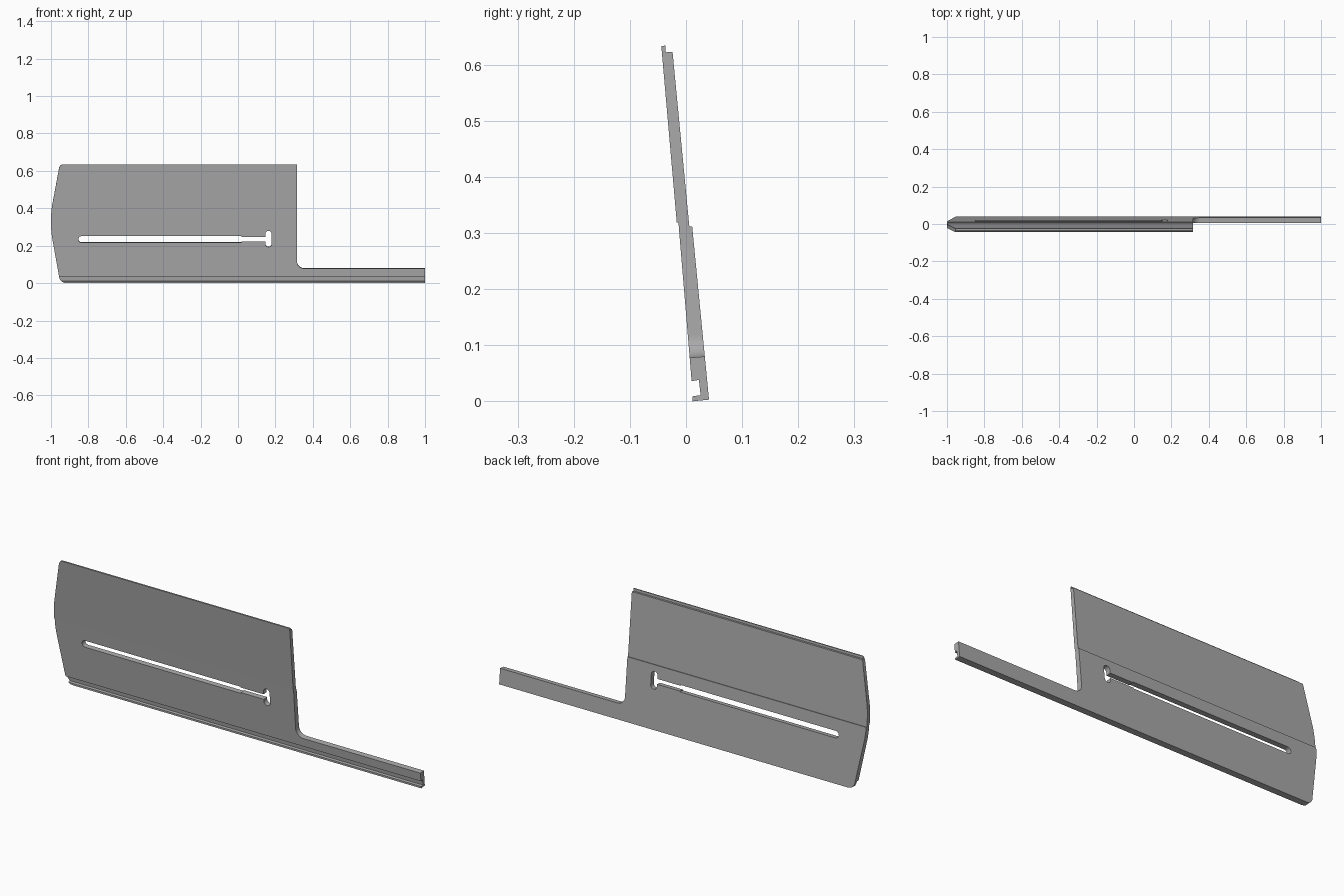
import bpy, bmesh
from math import sin, cos, pi, radians
from mathutils import Matrix, Vector

cube = bpy.data.objects.get("Cube")
if cube:
    bpy.data.objects.remove(cube, do_unlink=True)

TILT = radians(5)
PIVOT = Vector((0, 0, 0.33))

grey = bpy.data.materials.new("mid grey")
grey.use_nodes = True
grey.diffuse_color = (0.4, 0.4, 0.4, 1)
grey.node_tree.nodes["Principled BSDF"].inputs["Base Color"].default_value = (0.4, 0.4, 0.4, 1)


def prism(name, points, direction):
    """Extrude a closed loop of 3D points along a direction."""
    bm = bmesh.new()
    face = bm.faces.new([bm.verts.new(p) for p in points])
    ext = bmesh.ops.extrude_face_region(bm, geom=[face])
    verts = [v for v in ext["geom"] if isinstance(v, bmesh.types.BMVert)]
    bmesh.ops.translate(bm, verts=verts, vec=direction)
    bmesh.ops.recalc_face_normals(bm, faces=bm.faces)
    mesh = bpy.data.meshes.new(name)
    bm.to_mesh(mesh)
    bm.free()
    mesh.materials.append(grey)
    obj = bpy.data.objects.new(name, mesh)
    bpy.context.collection.objects.link(obj)
    return obj


def cutter(name, outline):
    """Prism square to the leaning plate, from an x-z outline."""
    obj = prism(name, [(x, -0.2, z) for x, z in outline], (0, 0.4, 0))
    turn = Matrix.Translation(PIVOT) @ Matrix.Rotation(TILT, 4, "X") @ Matrix.Translation(-PIVOT)
    obj.data.transform(turn)
    obj.hide_render = True
    return obj


def arc(cx, cz, r, start, end, steps=8):
    angles = [radians(start + (end - start) * i / steps) for i in range(steps + 1)]
    return [(cx + r * cos(a), cz + r * sin(a)) for a in angles]


def cut(target, tool, operation):
    mod = target.modifiers.new("cut", "BOOLEAN")
    mod.operation, mod.solver, mod.object = operation, "EXACT", tool
    bpy.context.view_layer.update()
    evaluated = target.evaluated_get(bpy.context.evaluated_depsgraph_get())
    result = bpy.data.meshes.new_from_object(evaluated)
    target.modifiers.clear()
    target.data = result
    bpy.data.objects.remove(tool, do_unlink=True)


# Leaning plate section: top rebate, mid-height steps, grooved foot
section = [(-0.044, 0.633), (-0.037, 0.634), (-0.036, 0.622), (-0.024, 0.623),
           (0.006, 0.311), (0.011, 0.312), (0.041, 0.003), (0.012, 0.0),
           (0.012, 0.009), (0.026, 0.011), (0.023, 0.038), (0.010, 0.036),
           (-0.0135, 0.319), (-0.0165, 0.319)]
plate = prism("slotted_plate", [(-1.05, y, z) for y, z in section], (2.05, 0, 0))

# Silhouette: bowed left end, rounded corners, filleted arm
outline = [(0.315, 0.7)]
outline += [(-0.935, 0.7), (-0.938, 0.637), (-0.949, 0.632), (-0.956, 0.62)]
outline += [(-0.995, 0.41), (-0.999, 0.37), (-1.0, 0.33), (-0.999, 0.29), (-0.995, 0.25)]
outline += arc(-0.921, 0.037, 0.036, 180, 270)
outline += [(-0.915, -0.05), (1.05, -0.05), (1.05, 0.078)]
outline += arc(0.355, 0.118, 0.04, 270, 180)
cut(plate, cutter("silhouette", outline), "INTERSECT")

# Long slot, a little narrower near its right end
slot = arc(-0.837, 0.235, 0.017, 90, 270)
slot += [(0.02, 0.218), (0.02, 0.222), (0.16, 0.222), (0.16, 0.248), (0.02, 0.248), (0.02, 0.252)]
cut(plate, cutter("long_slot", slot), "DIFFERENCE")

# Upright keyhole at the end of the slot
key = arc(0.163, 0.263, 0.017, 0, 180) + arc(0.163, 0.211, 0.017, 180, 360)
cut(plate, cutter("cross_slot", key), "DIFFERENCE")

bpy.context.view_layer.objects.active = plate
plate.select_set(True)
bpy.ops.object.shade_smooth_by_angle(angle=radians(25))
